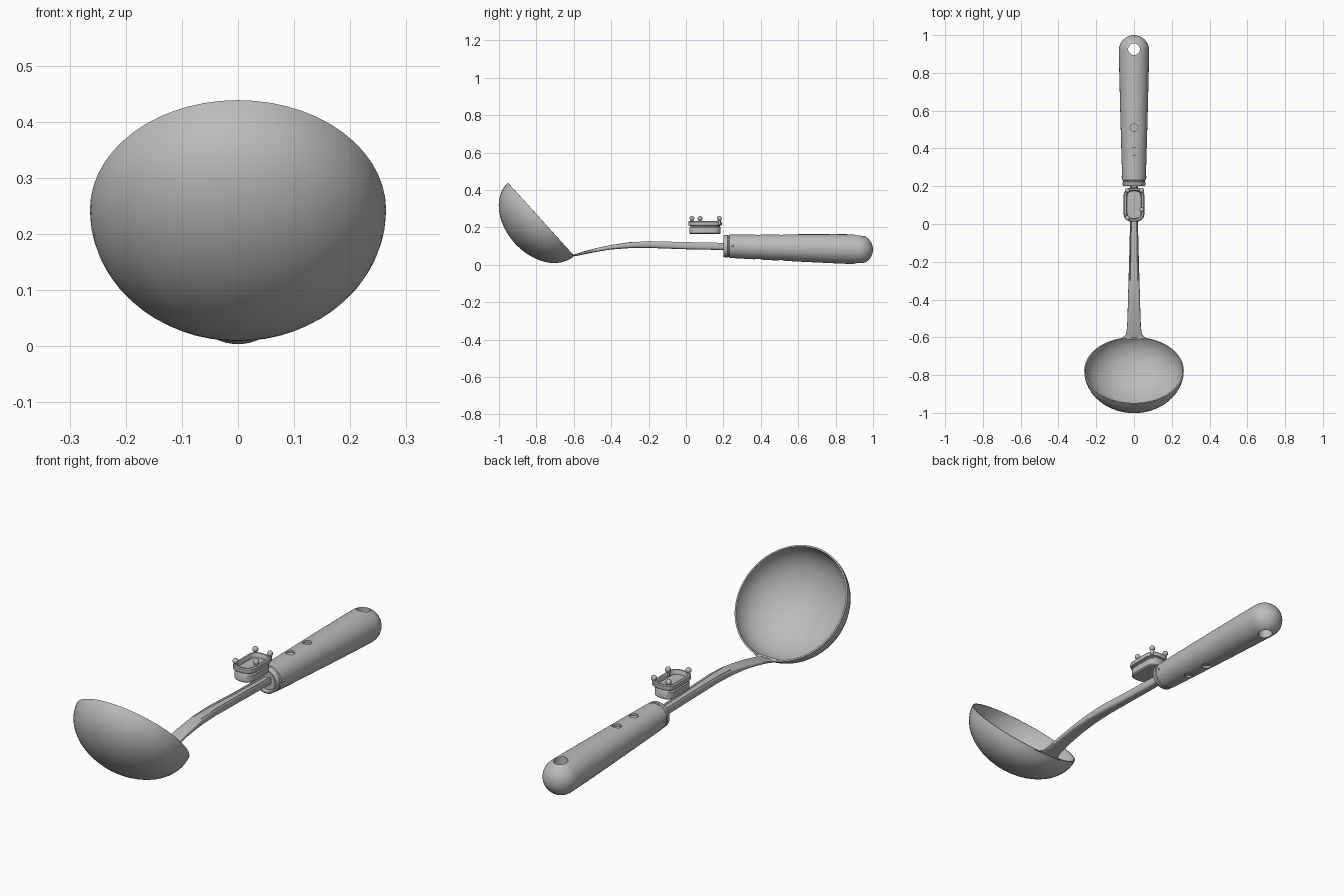
import bpy, bmesh
from math import sin, cos, pi, radians, atan2, sqrt
from mathutils import Matrix, Vector

if "Cube" in bpy.data.objects:
    bpy.data.objects.remove(bpy.data.objects["Cube"])

grey = bpy.data.materials.new("plain_grey")
grey.use_nodes = True
colour = (0.5, 0.5, 0.5, 1)
grey.diffuse_color = colour
grey.node_tree.nodes["Principled BSDF"].inputs["Base Color"].default_value = colour


def activate(ob):
    bpy.ops.object.select_all(action="DESELECT")
    ob.select_set(True)
    bpy.context.view_layer.objects.active = ob


def finish(ob, angle=35):
    activate(ob)
    bpy.ops.object.shade_smooth_by_angle(angle=radians(angle))


def loft(name, rings, cap_start=True, cap_end=True):
    """Skin a list of equal-length rings of points into one surface."""
    bm = bmesh.new()
    loops = [[bm.verts.new(p) for p in ring] for ring in rings]
    n = len(loops[0])
    for a, b in zip(loops, loops[1:]):
        for i in range(n):
            j = (i + 1) % n
            bm.faces.new((a[i], a[j], b[j], b[i]))
    if cap_start:
        bm.faces.new(loops[0][::-1])
    if cap_end:
        bm.faces.new(loops[-1])
    bmesh.ops.remove_doubles(bm, verts=bm.verts, dist=1e-5)
    bmesh.ops.recalc_face_normals(bm, faces=bm.faces)
    mesh = bpy.data.meshes.new(name)
    bm.to_mesh(mesh)
    bm.free()
    mesh.materials.append(grey)
    ob = bpy.data.objects.new(name, mesh)
    bpy.context.collection.objects.link(ob)
    return ob


def apply_modifier(ob, mod):
    activate(ob)
    bpy.ops.object.modifier_apply(modifier=mod.name)


def drill(ob, y, z, radius, depth):
    """Cut an upright round hole."""
    bpy.ops.mesh.primitive_cylinder_add(vertices=32, radius=radius, depth=depth, location=(0, y, z))
    cutter = bpy.context.object
    cutter.hide_render = True
    mod = ob.modifiers.new("hole", "BOOLEAN")
    mod.operation, mod.solver, mod.object = "DIFFERENCE", "EXACT", cutter
    apply_modifier(ob, mod)
    bpy.data.objects.remove(cutter)


# Ladle bowl: flattened half ball, tilted towards the handle
rim_radius, bowl_depth = 0.264, 0.19
tilt = Matrix.Translation((0, -0.775, 0.243)) @ Matrix.Rotation(-atan2(0.74, 0.67), 4, "X")
rings = []
for k in range(15):
    a = pi / 2 * k / 14.2
    rings.append([tilt @ Vector((rim_radius * cos(a) * cos(t), rim_radius * cos(a) * sin(t),
                                 -bowl_depth * sin(a)))
                  for t in (2 * pi * i / 56 for i in range(56))])
bowl = loft("ladle_bowl", rings, cap_start=False)
shell = bowl.modifiers.new("thickness", "SOLIDIFY")
shell.thickness, shell.offset = 0.007, -1
apply_modifier(bowl, shell)
finish(bowl)


# Stem: (y, middle z, half width, half height, groove depth)
def stem_ring(y, z, w, h, groove):
    ring = []
    for i in range(24):
        c, s = cos(2 * pi * i / 24), sin(2 * pi * i / 24)
        x = w * abs(c) ** 0.6 * (1 if c > 0 else -1)
        dz = h * abs(s) ** 0.6 * (1 if s > 0 else -1)
        if s > 0 and abs(c) < 0.6:
            dz -= groove
        ring.append((x, y, z + dz))
    return ring


stem_path = [(-0.61, 0.054, 0.08, 0.003, 0), (-0.6, 0.05, 0.058, 0.004, 0),
             (-0.585, 0.053, 0.043, 0.006, 0), (-0.55, 0.063, 0.037, 0.008, 0),
             (-0.48, 0.079, 0.034, 0.01, 0), (-0.4, 0.094, 0.032, 0.012, 0),
             (-0.3, 0.106, 0.029, 0.017, 0.002), (-0.2, 0.11, 0.026, 0.02, 0.008),
             (0, 0.104, 0.021, 0.021, 0.01), (0.25, 0.099, 0.02, 0.021, 0.01)]
stem = loft("stem", [stem_ring(*p) for p in stem_path])
finish(stem)

# Handle grip: tapered round bar with a collar and a domed end
profile = [(0.215, 0.045), (0.2, 0.05), (0.2, 0.056), (0.206, 0.06), (0.222, 0.061), (0.225, 0.058),
           (0.229, 0.058), (0.232, 0.062), (0.35, 0.066), (0.6, 0.073), (0.8, 0.078), (0.92, 0.08)]
profile += [(0.92 + 0.08 * sin(a), 0.08 * cos(a)) for a in (pi / 2 * k / 8.2 for k in range(1, 9))]
handle = loft("handle_grip", [
    [(r * cos(t), y, 0.104 - 0.023 * y + r * sin(t)) for t in (2 * pi * i / 48 for i in range(48))]
    for y, r in profile])
drill(handle, 0.925, 0.08, 0.031, 0.4)
for y in (0.51, 0.385):
    middle = 0.104 - 0.023 * y
    for side in (-1, 1):
        drill(handle, y, middle + side * 0.068, 0.02, 0.02)
finish(handle)

# Small side pegs near the collar
for side, label in ((1, "left"), (-1, "right")):
    bpy.ops.mesh.primitive_uv_sphere_add(segments=12, ring_count=8, radius=0.006,
                                         location=(side * 0.061, 0.25, 0.1))
    peg = bpy.context.object
    peg.name = "side_peg_" + label
    peg.data.materials.append(grey)
    finish(peg)


# Clip above the stem: stacked oblong layers with a hollow top
def oblong(w, l, z):
    """Rounded rectangle around the clip centre."""
    r = 0.75 * w
    pts = []
    for q, (sx, sy) in enumerate(((1, 1), (-1, 1), (-1, -1), (1, -1))):
        for k in range(6):
            a = pi / 2 * (q + k / 5)
            pts.append((sx * (w - r) + r * cos(a), 0.102 + sy * (l - r) + r * sin(a), z))
    return pts


layers = [(0.042, 0.078, 0.164), (0.048, 0.083, 0.169), (0.048, 0.083, 0.198), (0.043, 0.079, 0.204),
          (0.043, 0.079, 0.208), (0.053, 0.088, 0.211), (0.055, 0.09, 0.216), (0.054, 0.089, 0.229),
          (0.049, 0.085, 0.233), (0.041, 0.077, 0.233), (0.038, 0.074, 0.229), (0.036, 0.072, 0.214)]
clip = loft("clip_body", [oblong(*layer) for layer in layers])
finish(clip)

# Four ball-topped pegs on the clip
for n, (x, y) in enumerate(((-0.035, 0.178), (0.041, 0.178), (0.041, 0.075), (-0.035, 0.032))):
    post_ring = [(0.008, 0.215), (0.008, 0.24)]
    post_ring += [(0.013 * cos(a), 0.248 + 0.013 * sin(a)) for a in (radians(d) for d in range(-50, 90, 20))]
    peg = loft("clip_peg_%d" % (n + 1), [
        [(x + r * cos(t), y + r * sin(t), z) for t in (2 * pi * i / 16 for i in range(16))]
        for r, z in post_ring])
    finish(peg)
